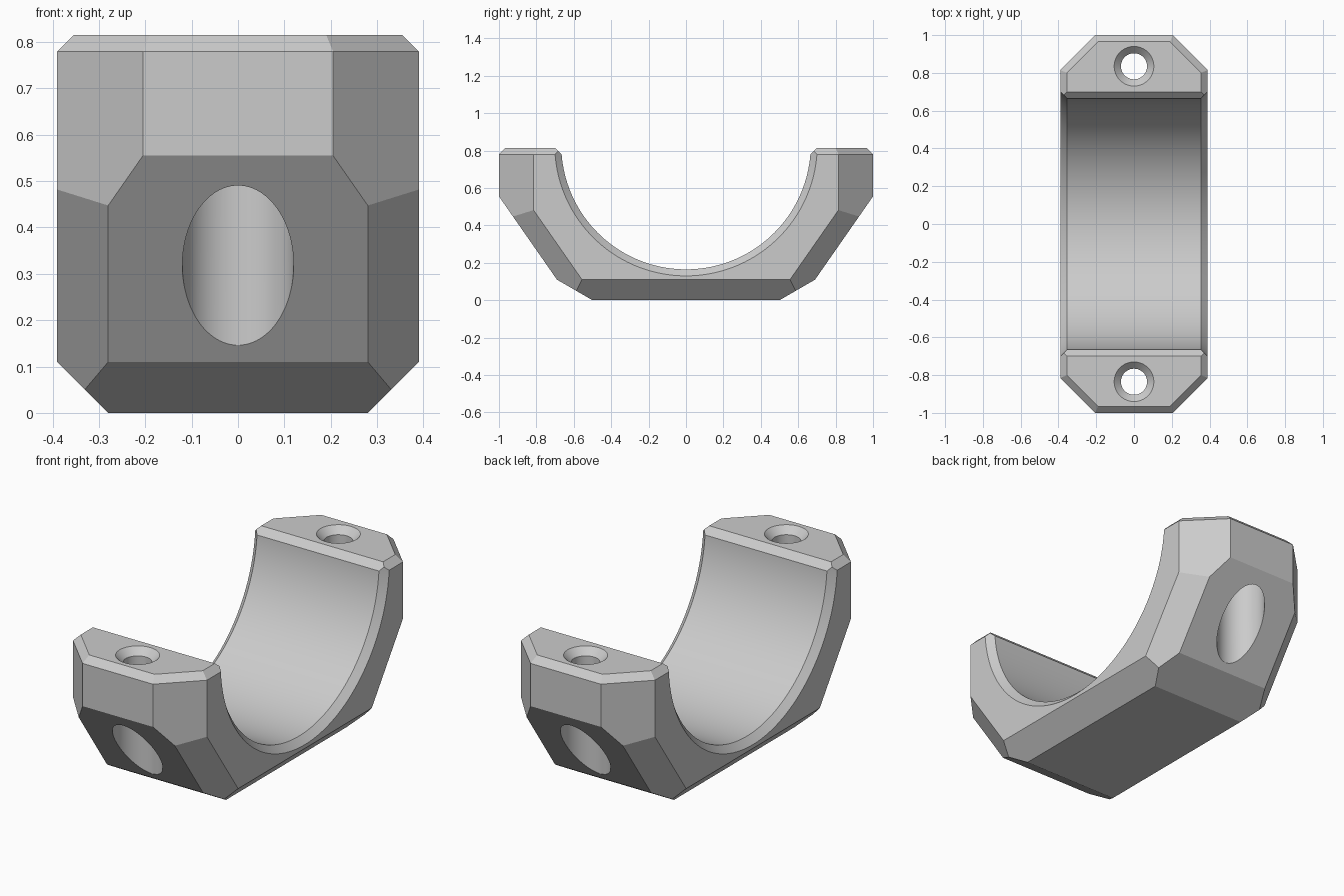
import bpy, bmesh, math
from mathutils import Vector, Matrix

if "Cube" in bpy.data.objects:
    bpy.data.objects.remove(bpy.data.objects["Cube"], do_unlink=True)

grey = bpy.data.materials.new("plain grey")
grey.use_nodes = True
grey.diffuse_color = (0.6, 0.6, 0.6, 1)
grey.node_tree.nodes["Principled BSDF"].inputs["Base Color"].default_value = (0.6, 0.6, 0.6, 1)


def make_object(name, bm):
    bmesh.ops.recalc_face_normals(bm, faces=bm.faces)
    mesh = bpy.data.meshes.new(name)
    bm.to_mesh(mesh)
    bm.free()
    mesh.materials.append(grey)
    obj = bpy.data.objects.new(name, mesh)
    bpy.context.collection.objects.link(obj)
    return obj


def revolve(name, profile, matrix, steps=128):
    """Spin a closed (radius, height) profile about z, then place it."""
    bm = bmesh.new()
    verts = [bm.verts.new((r, 0, h)) for r, h in profile]
    edges = [bm.edges.new(pair) for pair in zip(verts, verts[1:])]
    bmesh.ops.spin(bm, geom=verts + edges, cent=(0, 0, 0), axis=(0, 0, 1),
                   angle=math.tau, steps=steps, use_duplicate=False)
    bmesh.ops.remove_doubles(bm, verts=bm.verts, dist=1e-5)
    bmesh.ops.transform(bm, matrix=matrix, verts=bm.verts)
    return make_object(name, bm)


# Clamp body: a block trimmed by mirrored chamfer planes (normal, distance)
W, H = 0.39, 0.815
S = math.sqrt(0.5)
chamfers = [
    ((S, S, 0), 1.205 * S),                  # vertical corners
    ((0, 0.821, -0.572), 0.5035),            # sloped ends
    ((0, 0.501, -0.865), 0.2505),            # slope to base
    ((1, 0, -1), 0.28),                      # base to sides
    ((1, 0.821, -0.572), 0.7835),            # slope to sides
    ((1, 0, 1), 1.17),                       # top edges
    ((0, 1, 1), 1.78),
    ((S, S, 1), 1.205 * S + 0.78),
]
bm = bmesh.new()
bmesh.ops.create_cube(bm, size=1, matrix=Matrix.Translation((0, 0, H / 2))
                      @ Matrix.Diagonal((2 * W, 2, H, 1)))
for (nx, ny, nz), d in chamfers:
    for n in {(sx * nx, sy * ny, nz) for sx in (1, -1) for sy in (1, -1)}:
        n = Vector(n)
        cut = bmesh.ops.bisect_plane(bm, geom=bm.verts[:] + bm.edges[:] + bm.faces[:],
                                     dist=1e-5, plane_co=n * d / n.length_squared,
                                     plane_no=n, clear_outer=True)
        rim = [e for e in cut["geom_cut"] if isinstance(e, bmesh.types.BMEdge)]
        bmesh.ops.contextual_create(bm, geom=rim)
body = make_object("clamp_half", bm)

# Round bore with flared side edges, lying along x
bore = revolve("bore_cutter",
               [(0, -0.5), (0.812, -0.5), (0.667, -0.355),
                (0.667, 0.355), (0.812, 0.5), (0, 0.5)],
               Matrix.Translation((0, 0, 0.832)) @ Matrix.Rotation(math.pi / 2, 4, "Y"), 160)

# Bevel where the bore meets the top faces
bm = bmesh.new()
outline = [(-0.5, 0.7), (0.5, 0.7), (0.585, 0.7), (0.785, 0.9), (-0.785, 0.9), (-0.585, 0.7)]
face = bm.faces.new([bm.verts.new((-0.5, y, z)) for y, z in outline])
side = bmesh.ops.extrude_face_region(bm, geom=[face])
bmesh.ops.translate(bm, vec=(1, 0, 0),
                    verts=[v for v in side["geom"] if isinstance(v, bmesh.types.BMVert)])
lip = make_object("lip_cutter", bm)

# Countersunk bolt holes with wide pockets from below
bolt_profile = [(0, -0.1), (0.12, -0.1), (0.12, 0.62), (0.069, 0.62),
                (0.069, 0.779), (0.145, 0.855), (0, 0.855)]
bolts = [revolve("bolt_hole_cutter", bolt_profile, Matrix.Translation((0, y, 0)), 96)
         for y in (-0.835, 0.835)]

# Cut everything out of the body
bpy.context.view_layer.objects.active = body
for cutter in [bore, lip] + bolts:
    cutter.hide_render = True
    mod = body.modifiers.new("cut", "BOOLEAN")
    mod.operation = "DIFFERENCE"
    mod.solver = "EXACT"
    mod.object = cutter
    bpy.ops.object.modifier_apply(modifier=mod.name)
    bpy.data.objects.remove(cutter, do_unlink=True)

# Smooth the round surfaces, keep chamfers crisp
bpy.ops.object.select_all(action="DESELECT")
body.select_set(True)
bpy.ops.object.shade_smooth_by_angle(angle=math.radians(20))
